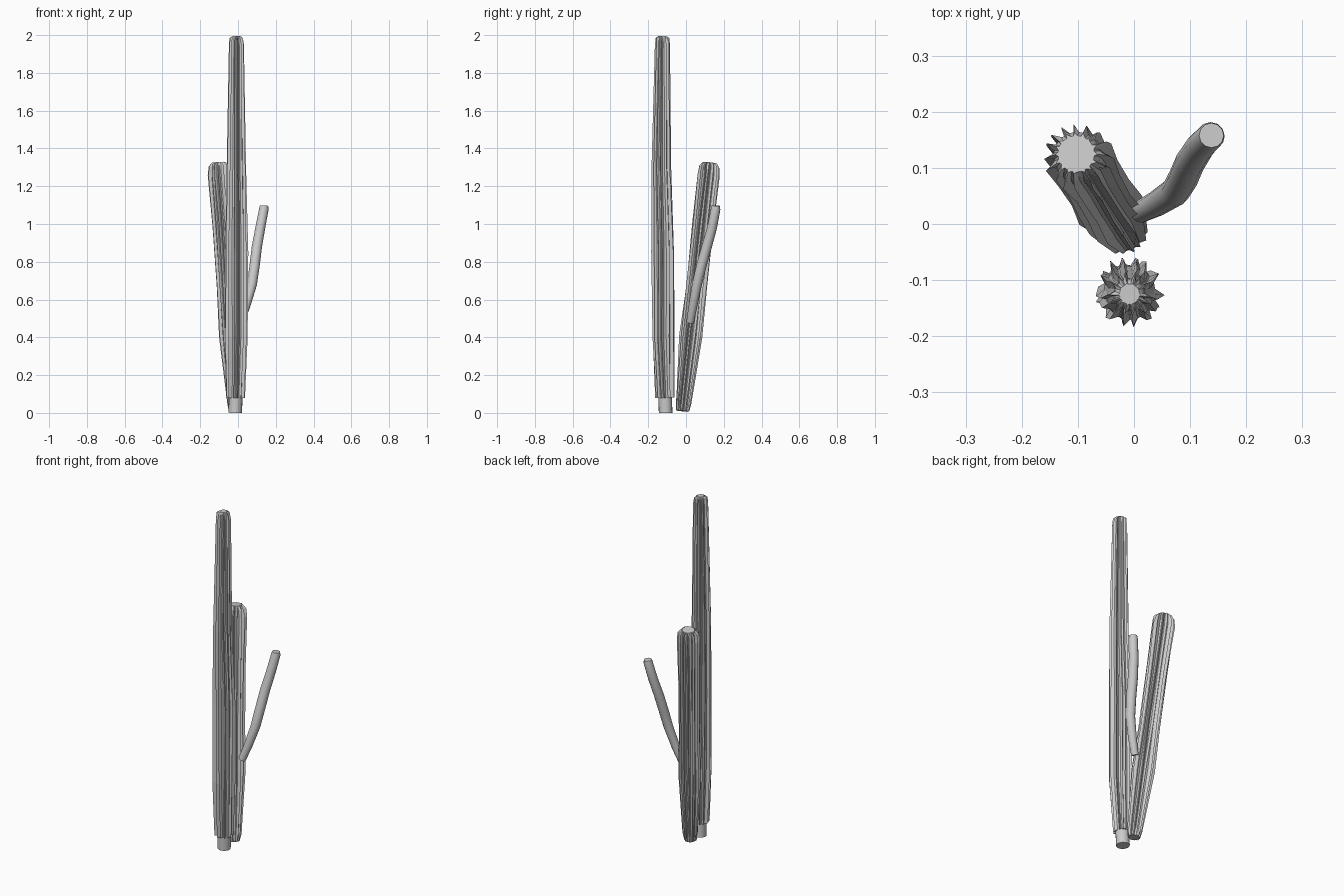
import bpy, math, random
from mathutils import Vector

random.seed(4)
cube = bpy.data.objects.get("Cube")
if cube:
    bpy.data.objects.remove(cube, do_unlink=True)

grey = bpy.data.materials.new("cactus grey")
grey.use_nodes = True
grey.diffuse_color = (0.6, 0.6, 0.6, 1)
grey.node_tree.nodes["Principled BSDF"].inputs["Base Color"].default_value = (0.6, 0.6, 0.6, 1)


def make_object(name, verts, faces, smooth):
    mesh = bpy.data.meshes.new(name)
    mesh.from_pydata(verts, [], faces)
    mesh.materials.append(grey)
    obj = bpy.data.objects.new(name, mesh)
    bpy.context.collection.objects.link(obj)
    if smooth:
        bpy.ops.object.select_all(action='DESELECT')
        obj.select_set(True)
        bpy.context.view_layer.objects.active = obj
        bpy.ops.object.shade_smooth_by_angle(angle=math.radians(50))
    return obj


def frame(path, i):
    """Two axes across the path at point i."""
    a, b = path[max(i - 1, 0)], path[min(i + 1, len(path) - 1)]
    along = (b - a).normalized()
    side = Vector((0, 1, 0)).cross(along).normalized()
    return side, along.cross(side)


def tube(name, path, radii, sides):
    """Round capped tube swept along a path."""
    verts, faces = [], []
    for i, (p, r) in enumerate(zip(path, radii)):
        u, v = frame(path, i)
        for k in range(sides):
            a = math.tau * k / sides
            verts.append(p + r * (u * math.cos(a) + v * math.sin(a)))
    for i in range(len(path) - 1):
        for k in range(sides):
            a, b = i * sides + k, i * sides + (k + 1) % sides
            faces.append((a, b, b + sides, a + sides))
    last = (len(path) - 1) * sides
    faces.append(tuple(reversed(range(sides))))
    faces.append(tuple(range(last, last + sides)))
    return make_object(name, verts, faces, True)


def ribs(name, path, inner, outer, count, width):
    """Sharp folded ribs standing on the stem, slightly uneven."""
    verts, faces = [], []
    for n in range(count):
        start = len(verts)
        base_angle = math.tau * (n + random.uniform(-0.15, 0.15)) / count
        lean = random.uniform(-0.1, 0.1)
        for i, p in enumerate(path):
            u, v = frame(path, i)
            a = base_angle + random.uniform(-0.05, 0.05)
            depth = random.uniform(0.93, 1.05)
            for angle, r in ((a - width, inner[i]), (a + lean, outer[i] * depth), (a + width, inner[i])):
                verts.append(p + r * (u * math.cos(angle) + v * math.sin(angle)))
        for i in range(len(path) - 1):
            a = start + i * 3
            faces += [(a, a + 1, a + 4, a + 3), (a + 1, a + 2, a + 5, a + 4)]
        end = start + (len(path) - 1) * 3
        faces += [(start, start + 2, start + 1), (end, end + 1, end + 2)]
    return make_object(name, verts, faces, False)


def points(*coords):
    return [Vector(c) for c in coords]


# Tall stem: bare foot, ribbed body, rounded tip
tall = points((-.015, -.108, 0), (-.012, -.11, .08), (-.008, -.12, .4), (-.008, -.122, .85),
              (-.008, -.13, 1.3), (-.008, -.126, 1.95), (-.008, -.125, 1.985), (-.008, -.125, 1.995))
tall_core = [.036, .036, .046, .047, .041, .029, .026, .018]
tube("tall_stem_core", tall, tall_core, 16)
ribs("tall_stem_ribs", tall[1:], [r * .95 for r in tall_core[1:]],
     [.052, .061, .061, .053, .041, .036, .02], 14, .17)

# Leaning stem behind it
foot, tip = Vector((-.015, -.018, .01)), Vector((-.103, .125, 1.325))
lean = [foot.lerp(tip, t) for t in (0, .03, .3, .5, .75, .95, .985, 1)]
lean_core = [.03, .034, .045, .042, .043, .045, .042, .033]
tube("leaning_stem_core", lean, lean_core, 16)
ribs("leaning_stem_ribs", lean, [r * .95 for r in lean_core],
     [.034, .041, .06, .056, .057, .061, .056, .038], 16, .15)

# Smooth bent side arm
arm = points((.012, .022, .48), (.04, .036, .56), (.074, .058, .68), (.088, .082, .78),
             (.1, .11, .88), (.118, .138, .98), (.137, .157, 1.08), (.138, .158, 1.097))
tube("side_arm", arm, [.02, .023, .026, .027, .027, .026, .025, .022], 12)
